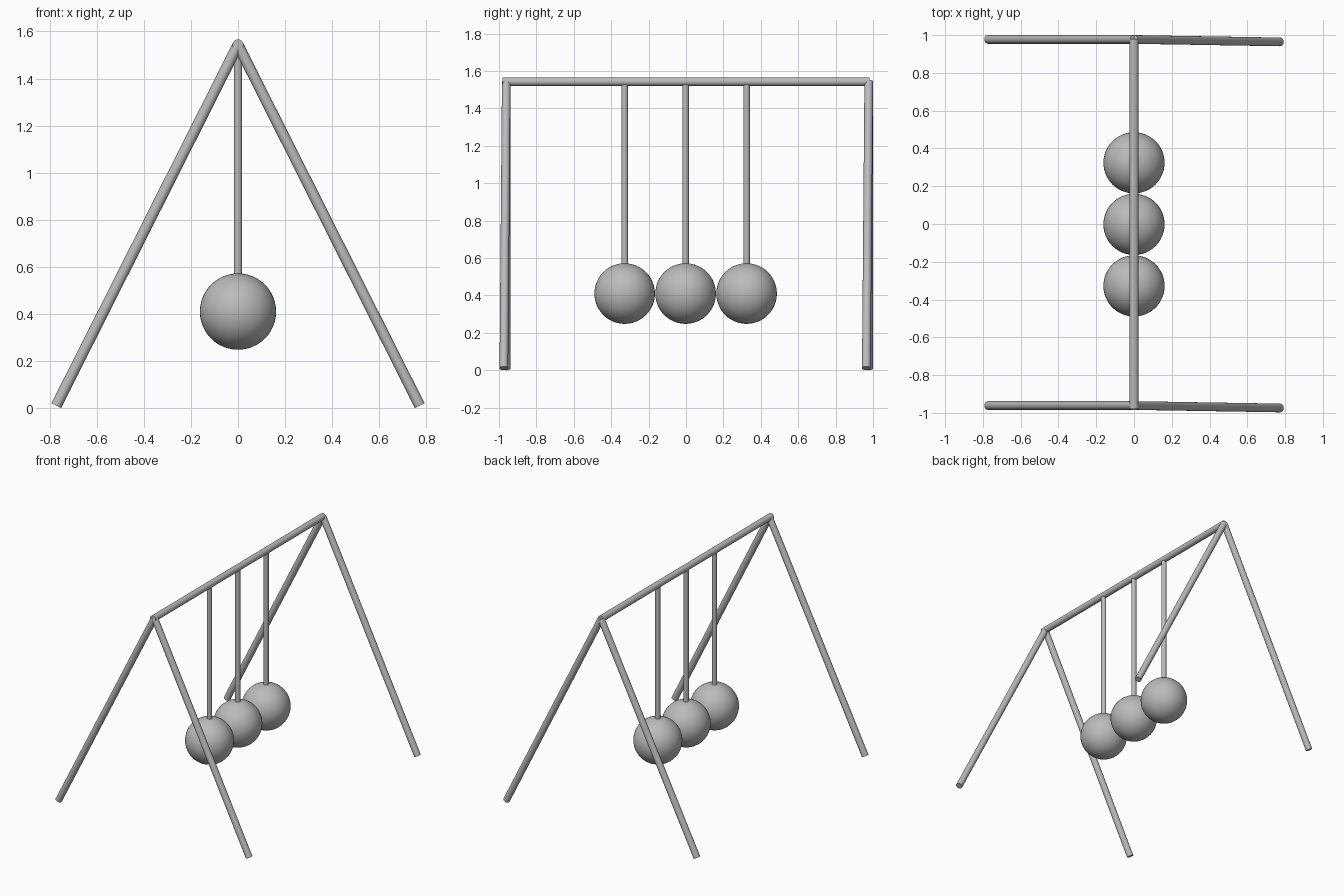
import bpy
import math
from mathutils import Vector

cube = bpy.data.objects.get("Cube")
if cube:
    bpy.data.objects.remove(cube, do_unlink=True)

# Single grey metal
grey = bpy.data.materials.new("grey_metal")
grey.use_nodes = True
colour = (0.5, 0.5, 0.5, 1)
grey.diffuse_color = colour
grey.node_tree.nodes["Principled BSDF"].inputs["Base Color"].default_value = colour


def finish(name):
    obj = bpy.context.object
    obj.name = name
    obj.data.materials.append(grey)
    bpy.ops.object.shade_smooth_by_angle(angle=math.radians(40))
    return obj


def rod(name, start, end, radius):
    """Round bar with flat ends between two points."""
    start, end = Vector(start), Vector(end)
    axis = end - start
    bpy.ops.mesh.primitive_cylinder_add(
        vertices=32, radius=radius, depth=axis.length,
        location=(start + end) / 2,
        rotation=axis.to_track_quat("Z", "Y").to_euler())
    return finish(name)


BAR = 0.023
TOP = 1.543
FOOT_X, FOOT_Z = 0.772, 0.0104

# Top beam
rod("top_beam", (0, -0.98, TOP), (0, 0.98, TOP), BAR)

# Two splayed legs at each end; the left ones lean slightly forward
for end, y in (("front", -0.961), ("back", 0.977)):
    for side, sign, lean in (("right", -1, 0), ("left", 1, -0.013)):
        rod(f"{end}_{side}_leg", (sign * FOOT_X, y + lean, FOOT_Z), (0, y, TOP), BAR)

# Three hanging balls on stiff rods
BALL_Z, BALL_R = 0.41, 0.162
for i, place in enumerate(("front", "middle", "back")):
    y = (i - 1) * 0.326 - 0.002
    rod(f"{place}_hanger", (0, y, BALL_Z + 0.14), (0, y, TOP), 0.0175)
    bpy.ops.mesh.primitive_uv_sphere_add(
        segments=48, ring_count=24, radius=BALL_R, location=(0, y, BALL_Z))
    finish(f"{place}_ball")
